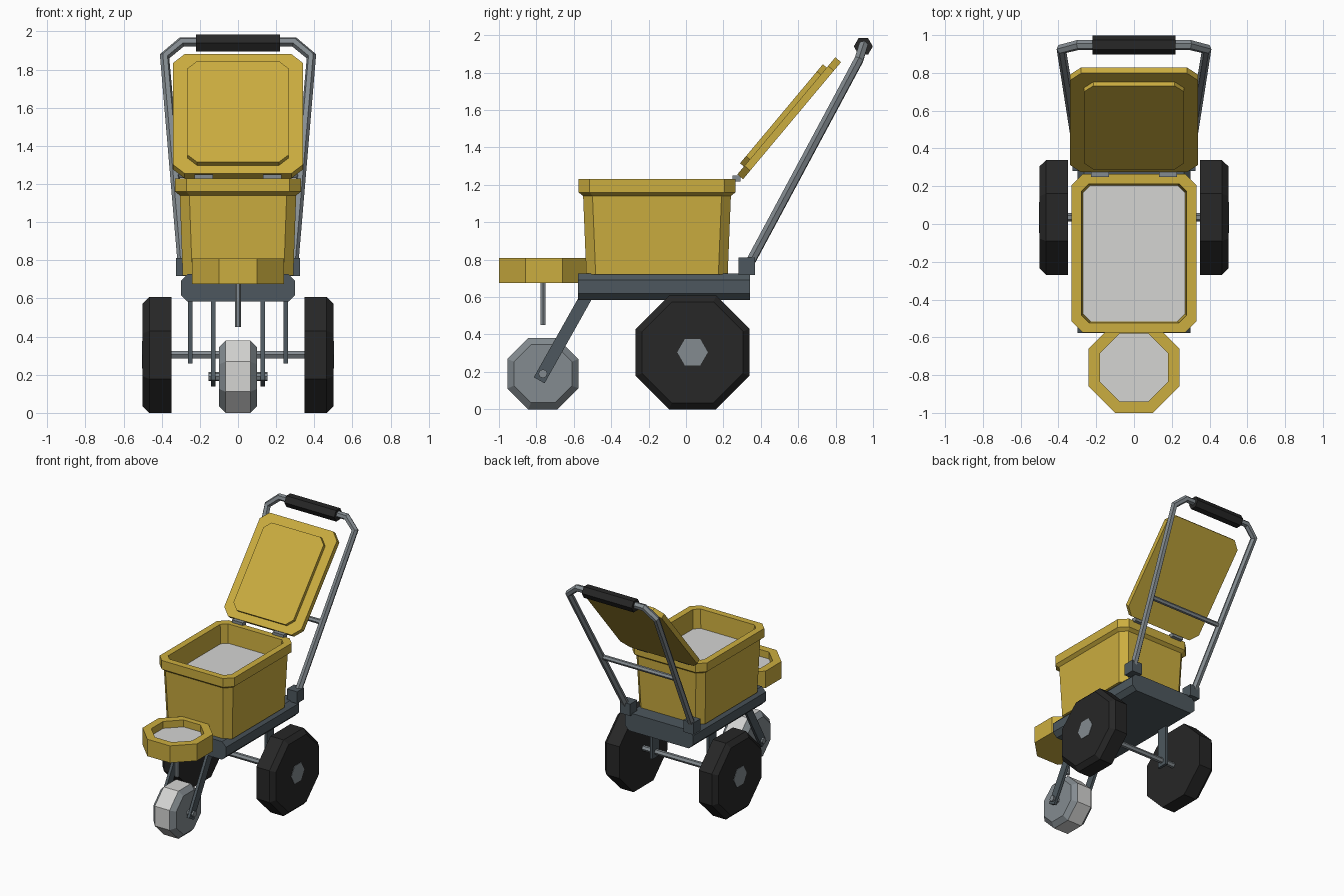
import bpy, bmesh, math
from mathutils import Vector, Matrix

cube = bpy.data.objects.get("Cube")
if cube:
    bpy.data.objects.remove(cube, do_unlink=True)


def material(name, r, g, b):
    m = bpy.data.materials.new(name)
    m.use_nodes = True
    m.diffuse_color = (r, g, b, 1)
    m.node_tree.nodes["Principled BSDF"].inputs["Base Color"].default_value = (r, g, b, 1)
    return m


YELLOW = material("yellow plastic", 0.60, 0.42, 0.05)
WHITE = material("pale grey", 0.66, 0.66, 0.65)
METAL = material("grey metal", 0.23, 0.26, 0.28)
SLATE = material("dark slate", 0.075, 0.097, 0.112)
BLACK = material("black rubber", 0.02, 0.02, 0.02)

# Maps local (u, v, w) so that w runs along the world x axis
ALONG_X = Matrix(((0, 0, 1), (1, 0, 0), (0, 1, 0))).to_4x4()
# Maps local w to the world y axis
ALONG_Y = Matrix(((1, 0, 0), (0, 0, 1), (0, 1, 0))).to_4x4()


def cut_rect(hx, hy, cut):
    """Rectangle with its four corners cut off."""
    a, b = hx - cut, hy - cut
    return [(hx, -b), (hx, b), (a, hy), (-a, hy), (-hx, b), (-hx, -b), (-a, -hy), (a, -hy)]


def rect(hx, hy):
    return [(hx, -hy), (hx, hy), (-hx, hy), (-hx, -hy)]


def polygon(sides, flat_radius, turn=0.5):
    r = flat_radius / math.cos(math.pi / sides)
    angles = [(i + turn) * math.tau / sides for i in range(sides)]
    return [(r * math.cos(a), r * math.sin(a)) for a in angles]


def loft(name, rings, mats, matrix=Matrix(), end_mat=0, rule=None):
    """Skin a stack of (outline, height) rings and cap both ends."""
    bm = bmesh.new()
    loops = [[bm.verts.new(matrix @ Vector((u, v, w))) for u, v in outline]
             for outline, w in rings]
    n = len(loops[0])
    for lo, hi in zip(loops, loops[1:]):
        for i in range(n):
            j = (i + 1) % n
            bm.faces.new((lo[i], lo[j], hi[j], hi[i]))
    bm.faces.new(loops[0][::-1])
    bm.faces.new(loops[-1]).material_index = end_mat
    bmesh.ops.recalc_face_normals(bm, faces=bm.faces)
    if rule:
        for f in bm.faces:
            f.material_index = rule(f)
    me = bpy.data.meshes.new(name)
    bm.to_mesh(me)
    bm.free()
    for m in mats:
        me.materials.append(m)
    ob = bpy.data.objects.new(name, me)
    bpy.context.collection.objects.link(ob)
    return ob


def box(name, mat, center, half):
    x, y, z = half
    return loft(name, [(rect(x, y), -z), (rect(x, y), z)], [mat], Matrix.Translation(center))


def rod(name, mat, center, radius, half, axis=ALONG_X, sides=6, turn=0):
    outline = polygon(sides, radius, turn)
    return loft(name, [(outline, -half), (outline, half)], [mat],
                Matrix.Translation(center) @ axis)


def tube(name, mat, points, radius):
    cu = bpy.data.curves.new(name, "CURVE")
    cu.dimensions = "3D"
    cu.bevel_depth, cu.bevel_resolution, cu.use_fill_caps = radius, 1, True
    sp = cu.splines.new("POLY")
    sp.points.add(len(points) - 1)
    for p, co in zip(sp.points, points):
        p.co = (*co, 1)
    cu.materials.append(mat)
    ob = bpy.data.objects.new(name, cu)
    bpy.context.collection.objects.link(ob)
    bpy.ops.object.select_all(action="DESELECT")
    ob.select_set(True)
    bpy.context.view_layer.objects.active = ob
    bpy.ops.object.convert(target="MESH")
    for p in bpy.context.object.data.polygons:
        p.use_smooth = False


# Platform: chamfered bar running front to back
deck = cut_rect(0.30, 0.072, 0.036)
loft("platform", [(deck, -0.46), (deck, 0.46)], [SLATE],
     Matrix.Translation((0, -0.118, 0.655)) @ ALONG_Y)

# Hopper: tapered tub with a thick rim, filled with pale grit
loft("hopper", [
    (cut_rect(0.290, 0.378, 0.05), 0.72),
    (cut_rect(0.305, 0.395, 0.05), 1.14),
    (cut_rect(0.330, 0.420, 0.06), 1.16),
    (cut_rect(0.330, 0.420, 0.06), 1.23),
    (cut_rect(0.278, 0.368, 0.04), 1.23),
    (cut_rect(0.270, 0.360, 0.04), 1.08),
], [YELLOW, WHITE], Matrix.Translation((0, -0.155, 0)), end_mat=1)

# Front bowl, its filling and the outlet pipe
loft("front_bowl", [
    (polygon(8, 0.24), 0.675),
    (polygon(8, 0.24), 0.81),
    (polygon(8, 0.18), 0.81),
    (polygon(8, 0.18), 0.755),
], [YELLOW, WHITE], Matrix.Translation((0, -0.76, 0)), end_mat=1)
rod("outlet_pipe", METAL, (0, -0.765, 0.57), 0.014, 0.12, axis=Matrix())

# Open lid: slab with a raised inner panel, leaning back
along = Vector((0, 0.642, 0.767))
normal = Vector((0, -0.767, 0.642))
lid_frame = Matrix((Vector((1, 0, 0)), along, normal)).transposed().to_4x4()
lid_frame.translation = Vector((0, 0.305, 1.23)) + along * 0.408
slab, panel = cut_rect(0.34, 0.408, 0.06), cut_rect(0.265, 0.345, 0.05)
loft("lid", [(slab, 0), (slab, 0.04)], [YELLOW], lid_frame)
loft("lid_panel", [(panel, 0.038), (panel, 0.067)], [YELLOW],
     Matrix.Translation(along * -0.008) @ lid_frame)

# Paired parts
for s, side in ((1, "left"), (-1, "right")):
    box(side + "_hinge", METAL, (s * 0.18, 0.27, 1.235), (0.048, 0.022, 0.016))
    box(side + "_handle_socket", SLATE, (s * 0.28, 0.325, 0.765), (0.045, 0.045, 0.047))
    box(side + "_axle_bracket", SLATE, (s * 0.25, 0.035, 0.43), (0.011, 0.045, 0.17))

    # Rear wheel with the outer edge chamfered, and its hub
    mirror = Matrix.Diagonal((s, 1, 1, 1)) @ Matrix.Translation((0, 0.035, 0.304)) @ ALONG_X
    loft(side + "_rear_wheel", [
        (polygon(8, 0.304), 0.35),
        (polygon(8, 0.304), 0.465),
        (polygon(8, 0.270), 0.50),
    ], [BLACK], mirror)
    rod(side + "_hub", METAL, (s * 0.49, 0.035, 0.305), 0.071, 0.013)

    # Fork arm, sloping down to the front wheel
    low, high = Vector((s * 0.13, -0.785, 0.155)), Vector((s * 0.13, -0.535, 0.60))
    d = (high - low).normalized()
    frame = Matrix((Vector((1, 0, 0)), d.cross(Vector((1, 0, 0))), d)).transposed().to_4x4()
    frame.translation = low
    arm = rect(0.011, 0.033)
    loft(side + "_fork_arm", [(arm, 0), (arm, (high - low).length)], [SLATE], frame)

# Front wheel: pale tread, grey sides
loft("front_wheel", [
    (polygon(8, 0.155), -0.10),
    (polygon(8, 0.19), -0.065),
    (polygon(8, 0.19), 0.065),
    (polygon(8, 0.155), 0.10),
], [WHITE, METAL], Matrix.Translation((0, -0.765, 0.19)) @ ALONG_X,
    rule=lambda f: int(abs(f.normal.x) > 0.3))
rod("front_axle", METAL, (0, -0.765, 0.19), 0.022, 0.155, sides=8)
rod("rear_axle", METAL, (0, 0.035, 0.305), 0.019, 0.38)

# Push handle: bent tube, cross bar and grip
half_path = [(0.29, 0.34, 0.78), (0.385, 0.925, 1.87), (0.295, 0.948, 1.945)]
tube("handle", METAL,
     half_path + [(-x, y, z) for x, y, z in reversed(half_path)], 0.027)
rod("cross_bar", METAL, (0, 0.59, 1.25), 0.017, 0.325)
rod("grip", BLACK, (0, 0.948, 1.94), 0.044, 0.22)
